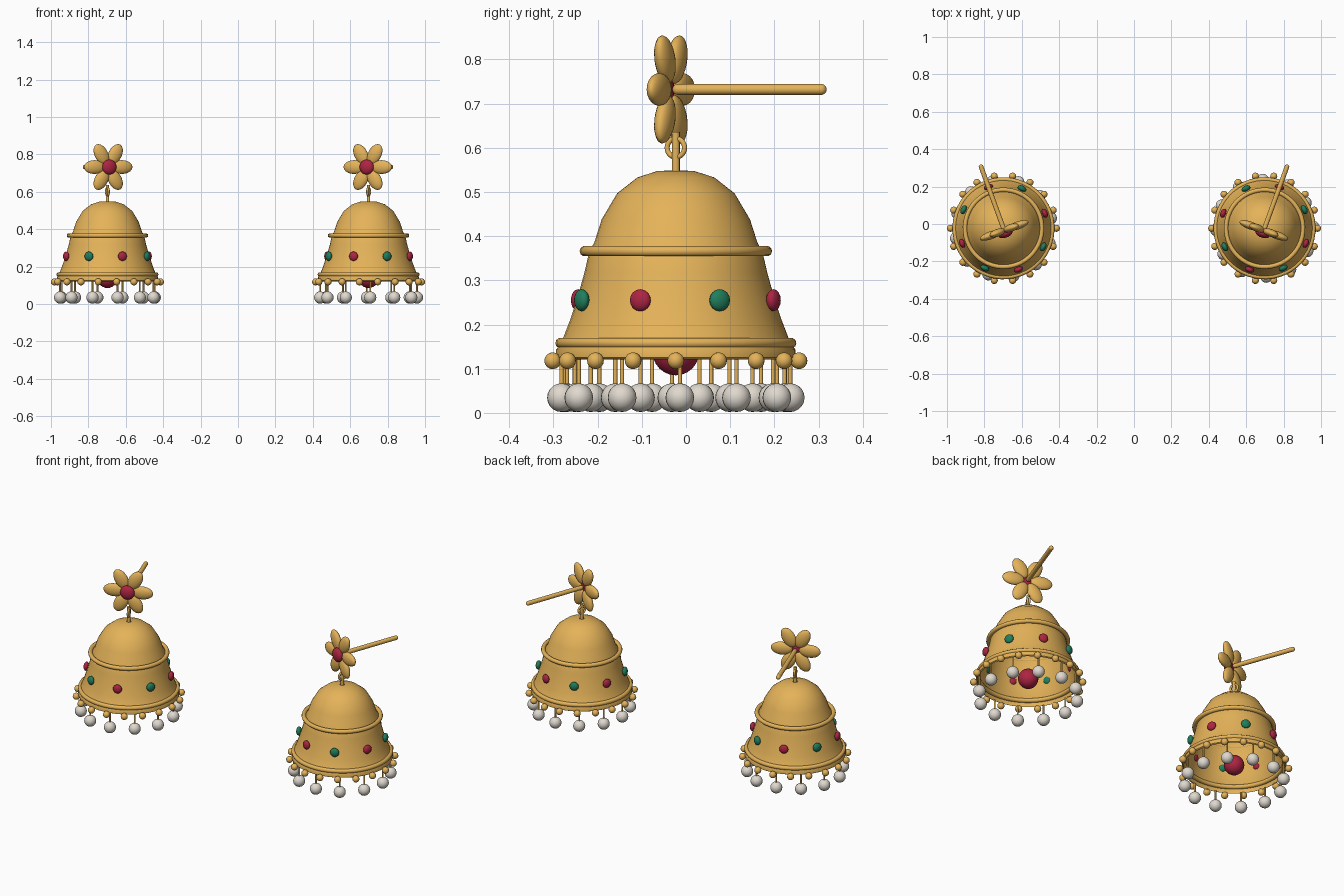
import bpy, math
from mathutils import Matrix, Vector
from math import sin, cos, pi, radians

if "Cube" in bpy.data.objects:
    bpy.data.objects.remove(bpy.data.objects["Cube"])


def material(name, rgb):
    m = bpy.data.materials.new(name)
    m.diffuse_color = (*rgb, 1)
    m.use_nodes = True
    m.node_tree.nodes["Principled BSDF"].inputs["Base Color"].default_value = m.diffuse_color
    return m


GOLD = material("gold", (0.78, 0.45, 0.1))
RED = material("red_stone", (0.42, 0.018, 0.055))
GREEN = material("green_stone", (0.015, 0.21, 0.11))
PEARL = material("pearl", (0.74, 0.69, 0.62))


def finish(name, mat, base, local):
    """Name, colour, smooth and place the active object in an earring's frame."""
    ob = bpy.context.object
    ob.name = name
    ob.data.materials.append(mat)
    bpy.ops.object.shade_smooth_by_angle(angle=radians(50))
    ob.matrix_world = base @ local
    return ob


def ellipsoid(name, mat, base, local, size, seg=20):
    bpy.ops.mesh.primitive_uv_sphere_add(segments=seg, ring_count=seg // 2, radius=1)
    return finish(name, mat, base, local @ Matrix.Diagonal((*size, 1)))


def ball(name, mat, base, pos, r, seg=16):
    return ellipsoid(name, mat, base, Matrix.Translation(pos), (r, r, r), seg)


def rod(name, base, a, b, r, seg=12):
    a, b = Vector(a), Vector(b)
    bpy.ops.mesh.primitive_cylinder_add(vertices=seg, radius=r, depth=(b - a).length)
    rot = (b - a).to_track_quat('Z', 'Y').to_matrix().to_4x4()
    return finish(name, GOLD, base, Matrix.Translation((a + b) / 2) @ rot)


def ring(name, base, local, major, minor, seg=48):
    bpy.ops.mesh.primitive_torus_add(major_radius=major, minor_radius=minor,
                                     major_segments=seg, minor_segments=10)
    return finish(name, GOLD, base, local)


def lathe(name, base, profile, seg=48):
    verts = [(r * cos(2 * pi * i / seg), r * sin(2 * pi * i / seg), z)
             for r, z in profile for i in range(seg)]
    faces = [(k * seg + (i + 1) % seg, k * seg + i, (k + 1) * seg + i, (k + 1) * seg + (i + 1) % seg)
             for k in range(len(profile) - 1) for i in range(seg)]
    me = bpy.data.meshes.new(name)
    me.from_pydata(verts, [], [f[::-1] for f in faces])
    ob = bpy.data.objects.new(name, me)
    bpy.context.collection.objects.link(ob)
    bpy.ops.object.select_all(action='DESELECT')
    bpy.context.view_layer.objects.active = ob
    ob.select_set(True)
    return finish(name, GOLD, base, Matrix())


def around(deg, r, z):
    """Point on a circle, the angle counted from the front (-y)."""
    a = radians(deg)
    return Vector((r * sin(a), -r * cos(a), z))


# bell outline from the lower rim up to the crown (radius, height)
BELL = [(0.264, 0.121), (0.271, 0.125), (0.271, 0.143), (0.257, 0.165), (0.239, 0.212),
        (0.222, 0.264), (0.207, 0.318), (0.196, 0.366), (0.185, 0.385), (0.168, 0.438),
        (0.133, 0.497), (0.087, 0.533), (0.043, 0.547), (0.012, 0.549)]


def earring(side, x, turn):
    base = Matrix.Translation((x, -0.023, 0)) @ Matrix.Rotation(radians(turn), 4, 'Z')
    n = side + "_"

    # bell with two moulded bands and a stone clapper
    lathe(n + "bell", base, BELL)
    ring(n + "upper_band", base, Matrix.Translation((0, 0, 0.366)), 0.206, 0.012)
    ring(n + "lower_band", base, Matrix.Translation((0, 0, 0.158)), 0.261, 0.012)
    ball(n + "inner_stone", RED, base, (0, 0, 0.138), 0.053, 24)

    # alternating stones set in the bell wall
    for i in range(8):
        place = (Matrix.Translation(around(45 * i, 0.235, 0.255))
                 @ Matrix.Rotation(radians(45 * i), 4, 'Z'))
        ellipsoid(n + "bell_stone", GREEN if i % 2 else RED, base, place, (0.025, 0.0155, 0.025), 16)

    # rim beads
    for i in range(18):
        ball(n + "rim_bead", GOLD, base, around(10 + 20 * i, 0.283, 0.118), 0.019)

    # hanging pearls on pins
    for i in range(12):
        a = 30 * i - 8
        rod(n + "pearl_pin", base, around(a, 0.259, 0.05), around(a, 0.259, 0.122), 0.005, 8)
        ball(n + "pearl", PEARL, base, around(a, 0.259, 0.0345), 0.0325, 20)

    # hanger stem and link
    rod(n + "stem", base, (0, 0, 0.535), (0, 0, 0.636), 0.009)
    ring(n + "link", base, Matrix.Translation((0, 0, 0.6)) @ Matrix.Rotation(pi / 2, 4, 'Y'),
         0.021, 0.006, 24)

    # flower: six petals with a domed stone
    for i in range(6):
        place = (Matrix.Translation((0, -0.012, 0.732)) @ Matrix.Rotation(i * pi / 3, 4, 'Y')
                 @ Matrix.Translation((0.078, 0, 0)))
        ellipsoid(n + "petal", GOLD, base, place, (0.06, 0.021, 0.037))
    ellipsoid(n + "flower_stone", RED, base, Matrix.Translation((0, -0.03, 0.732)), (0.04, 0.022, 0.04))

    # ear post with rounded ends
    rod(n + "post", base, (0, 0.005, 0.732), (0, 0.35, 0.732), 0.0125, 16)
    for y in (0.005, 0.35):
        ball(n + "post_end", GOLD, base, (0, y, 0.732), 0.0125)


earring("left", -0.698, 20)
earring("right", 0.698, -20)
